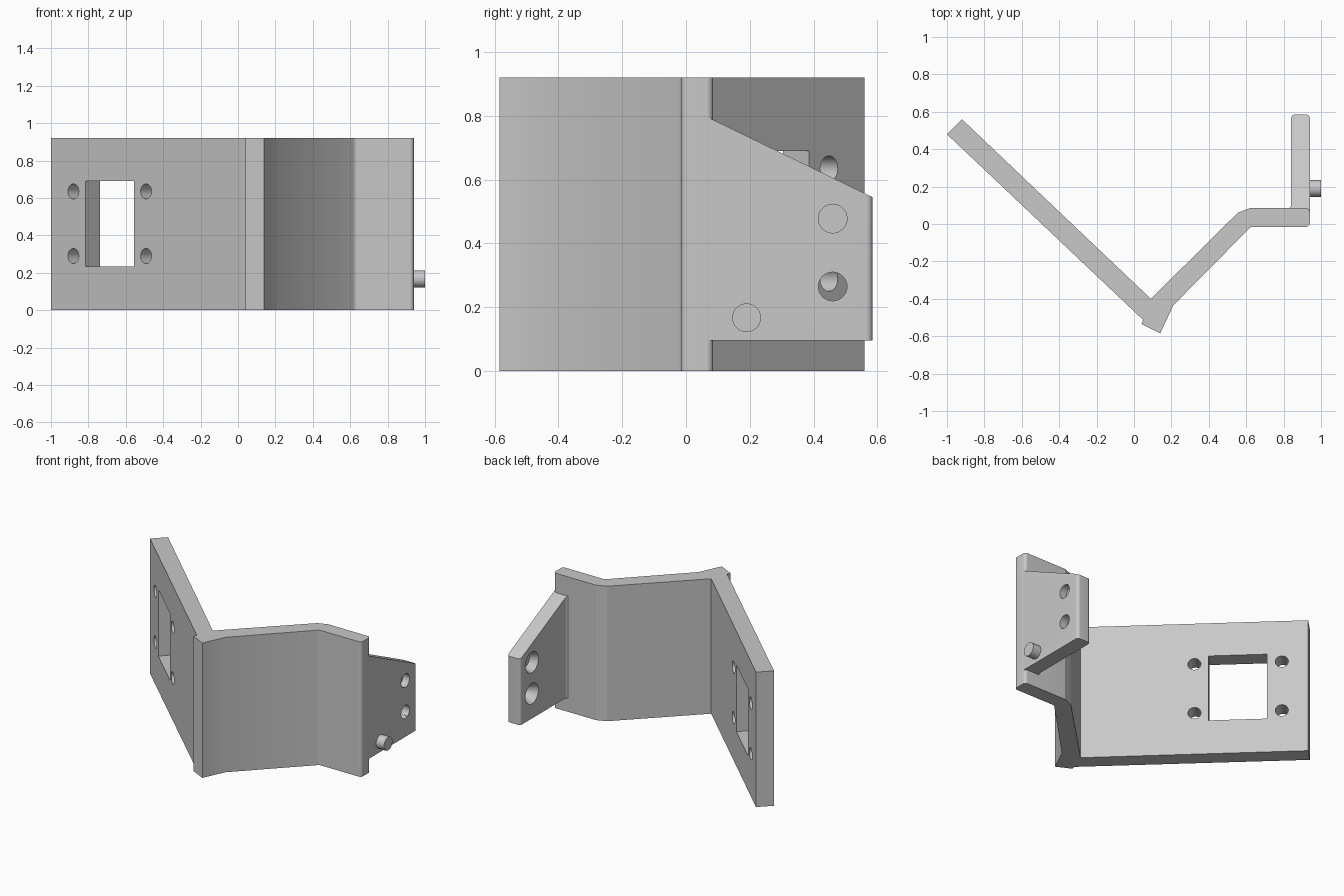
import bpy, bmesh, math
from mathutils import Vector, Matrix

if "Cube" in bpy.data.objects:
    bpy.data.objects.remove(bpy.data.objects["Cube"], do_unlink=True)

HEIGHT = 0.92
GREY = (0.58, 0.58, 0.58, 1)
grey = bpy.data.materials.new("light grey")
grey.use_nodes = True
grey.diffuse_color = GREY
grey.node_tree.nodes["Principled BSDF"].inputs["Base Color"].default_value = GREY


def add_object(name, bm):
    bmesh.ops.recalc_face_normals(bm, faces=bm.faces)
    mesh = bpy.data.meshes.new(name)
    bm.to_mesh(mesh)
    bm.free()
    mesh.materials.append(grey)
    obj = bpy.data.objects.new(name, mesh)
    bpy.context.collection.objects.link(obj)
    return obj


def rounded(corners, steps=6):
    """Outline from (x, y, radius) corners, with a fillet where radius > 0."""
    out = []
    for i, (x, y, r) in enumerate(corners):
        p = Vector((x, y))
        if r == 0:
            out.append(p)
            continue
        a = (Vector(corners[i - 1][:2]) - p).normalized()
        b = (Vector(corners[(i + 1) % len(corners)][:2]) - p).normalized()
        half = a.angle(b) / 2
        centre = p + (a + b).normalized() * r / math.sin(half)
        start = p + a * r / math.tan(half) - centre
        end = p + b * r / math.tan(half) - centre
        for k in range(steps + 1):
            out.append(centre + start.lerp(end, k / steps).normalized() * r)
    return out


def prism(name, outline, low, top):
    """Extrude a plan outline from low up to the height top(y)."""
    bm = bmesh.new()
    lower = [bm.verts.new((p.x, p.y, low)) for p in outline]
    upper = [bm.verts.new((p.x, p.y, top(p.y))) for p in outline]
    bm.faces.new(lower)
    bm.faces.new(upper)
    n = len(outline)
    for i in range(n):
        j = (i + 1) % n
        bm.faces.new((lower[i], lower[j], upper[j], upper[i]))
    return add_object(name, bm)


def rod(name, centre, axis, length, r1, r2=None, sides=40):
    bm = bmesh.new()
    turn = Vector(axis).to_track_quat('Z', 'Y').to_matrix().to_4x4()
    bmesh.ops.create_cone(bm, cap_ends=True, segments=sides, radius1=r1,
                          radius2=r1 if r2 is None else r2, depth=length,
                          matrix=Matrix.Translation(centre) @ turn)
    return add_object(name, bm)


def cut(target, cutter):
    mod = target.modifiers.new("cut", 'BOOLEAN')
    mod.operation = 'DIFFERENCE'
    mod.solver = 'EXACT'
    mod.object = cutter
    bpy.context.view_layer.objects.active = target
    bpy.ops.object.modifier_apply(modifier=mod.name)
    bpy.data.objects.remove(cutter, do_unlink=True)


# Bent bracket body
body = prism("bent_bracket", rounded([
    (-1.0, 0.48, 0), (-0.92, 0.56, 0), (0.09, -0.40, 0), (0.555, 0.06, 0),
    (0.62, 0.085, 0), (0.94, 0.085, 0.02), (0.94, -0.015, 0.02),
    (0.625, -0.015, 0.03), (0.21, -0.435, 0), (0.14, -0.585, 0),
    (0.04, -0.535, 0), (0.048, -0.512, 0)]), 0, lambda y: HEIGHT)

# Square window and screw holes through the long plate
corner = Vector((-1.0, 0.48, 0))
along = Vector((0.726, -0.688, 0))
normal = Vector((0.688, 0.726, 0))


def on_plate(t, z):
    return corner + along * t + normal * 0.055 + Vector((0, 0, z))


bm = bmesh.new()
frame = Matrix((along, normal, (0, 0, 1))).transposed().to_4x4()
bmesh.ops.create_cube(bm, size=1, matrix=Matrix.Translation(on_plate(0.434, 0.4625))
                      @ frame @ Matrix.Diagonal((0.358, 0.3, 0.455, 1)))
cut(body, add_object("window_cutter", bm))
for t in (0.165, 0.70):
    for z in (0.29, 0.635):
        cut(body, rod("screw_cutter", on_plate(t, z), normal, 0.3, 0.04))

# Side flange with a sloping top edge
flange = prism("side_flange", rounded([
    (0.94, 0.07, 0), (0.94, 0.585, 0.02), (0.84, 0.585, 0.02),
    (0.84, 0.083, 0.02), (0.80, 0.083, 0), (0.80, 0.07, 0)]),
    0.095, lambda y: 0.795 - (y - 0.07) * 0.485)

# Countersunk holes, wide on the inner side
for z in (0.265, 0.478):
    cut(flange, rod("hole_cutter", (0.89, 0.46, z), (1, 0, 0), 0.3, 0.045))
    cut(flange, rod("sink_cutter", (0.86, 0.46, z), (1, 0, 0), 0.06, 0.075, 0.045))

# Locating pin on the outer side
pin = rod("locating_pin", (0.96, 0.19, 0.167), (1, 0, 0), 0.08, 0.045)

# Smooth the curved walls and keep hard edges
bpy.ops.object.select_all(action='DESELECT')
for obj in (body, flange, pin):
    obj.select_set(True)
bpy.context.view_layer.objects.active = body
bpy.ops.object.shade_smooth_by_angle(angle=math.radians(20))
